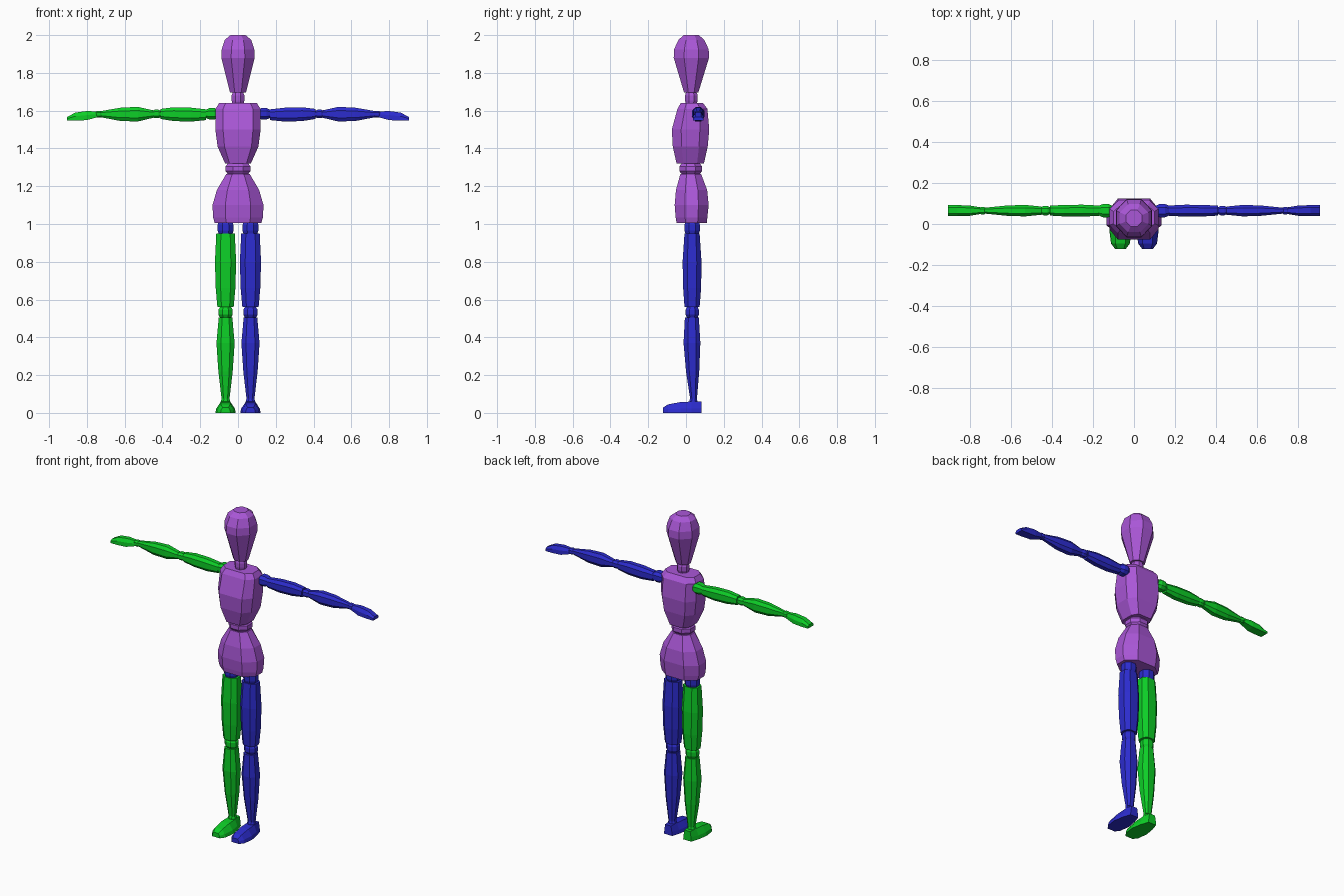
import bpy, bmesh


def material(name, rgb):
    m = bpy.data.materials.new(name)
    m.diffuse_color = (*rgb, 1)
    return m


purple = material("purple", (0.40, 0.095, 0.68))
green = material("green", (0.004, 0.62, 0.02))
blue = material("blue", (0.025, 0.025, 0.62))


def skin(name, rings, mat):
    """Join rings of points with faces and cap both ends."""
    bm = bmesh.new()
    loops = [[bm.verts.new(p) for p in ring] for ring in rings]
    n = len(loops[0])
    for a, b in zip(loops, loops[1:]):
        for i in range(n):
            j = (i + 1) % n
            bm.faces.new((a[i], a[j], b[j], b[i]))
    bm.faces.new(loops[0])
    bm.faces.new(loops[-1])
    bmesh.ops.recalc_face_normals(bm, faces=bm.faces)
    me = bpy.data.meshes.new(name)
    bm.to_mesh(me)
    bm.free()
    me.materials.append(mat)
    ob = bpy.data.objects.new(name, me)
    bpy.context.collection.objects.link(ob)
    return ob


def octagon(u, v, a=0.41, b=0.41):
    """Chamfered rectangle with half sizes u, v; a, b set the flat side lengths."""
    return [(a * u, -v), (u, -b * v), (u, b * v), (a * u, v),
            (-a * u, v), (-u, b * v), (-u, -b * v), (-a * u, -v)]


def upright(name, rows, mat, cx=0, a=0.41, b=0.41):
    """Rows: height, front y, back y, half width."""
    skin(name, [[(cx + p, (f + k) / 2 + q, z) for p, q in octagon(w, (k - f) / 2, a, b)]
                for z, f, k, w in rows], mat)


def sideways(name, rows, mat, s, cy=0.065):
    """Rows: distance out, bottom z, top z, half depth."""
    skin(name, [[(s * x, cy + p, (lo + hi) / 2 + q) for p, q in octagon(d, (hi - lo) / 2, 0.5, 0.5)]
                for x, lo, hi, d in rows], mat)


# Head and neck
upright("head", [(1.695, -0.01, 0.065, 0.042), (1.88, -0.065, 0.122, 0.088),
                 (1.925, -0.063, 0.12, 0.086), (1.975, -0.04, 0.097, 0.07),
                 (2.0, -0.012, 0.068, 0.04)], purple)
upright("neck", [(1.63, 0.0, 0.055, 0.028), (1.655, -0.005, 0.062, 0.034),
                 (1.68, -0.005, 0.062, 0.034), (1.70, 0.0, 0.055, 0.026)], purple)

# Torso, waist and hips
upright("chest", [(1.32, -0.05, 0.095, 0.068), (1.41, -0.07, 0.115, 0.108),
                  (1.50, -0.075, 0.123, 0.12), (1.61, -0.045, 0.113, 0.119),
                  (1.64, -0.028, 0.09, 0.10)], purple, a=0.66, b=0.5)
upright("waist", [(1.26, -0.02, 0.07, 0.05), (1.28, -0.035, 0.085, 0.066),
                  (1.305, -0.035, 0.085, 0.066), (1.325, -0.02, 0.07, 0.05)], purple)
upright("hips", [(1.005, -0.05, 0.11, 0.123), (1.035, -0.055, 0.113, 0.132),
                 (1.10, -0.06, 0.12, 0.135), (1.18, -0.053, 0.112, 0.112),
                 (1.265, -0.03, 0.08, 0.062)], purple, a=0.5, b=0.4)

for side, s, mat in (("right", -1, green), ("left", 1, blue)):
    cx = s * 0.066
    # Leg
    upright(side + "_hip_joint", [(0.94, 0.0, 0.065, 0.034), (0.965, -0.008, 0.074, 0.042),
                                  (0.995, -0.008, 0.074, 0.042), (1.02, 0.0, 0.065, 0.034)],
            blue, cx)
    upright(side + "_thigh", [(0.56, -0.008, 0.072, 0.043), (0.66, -0.015, 0.08, 0.052),
                              (0.80, -0.018, 0.082, 0.056), (0.95, -0.008, 0.072, 0.049)],
            mat, cx, 0.5, 0.5)
    upright(side + "_knee", [(0.495, 0.012, 0.058, 0.024), (0.52, -0.003, 0.068, 0.038),
                             (0.545, -0.003, 0.068, 0.038), (0.57, 0.012, 0.058, 0.024)], mat, cx)
    upright(side + "_shin", [(0.075, 0.022, 0.058, 0.021), (0.22, 0.0, 0.07, 0.038),
                             (0.37, -0.013, 0.076, 0.048), (0.505, -0.006, 0.068, 0.036)],
            mat, cx, 0.5, 0.5)
    upright(side + "_ankle", [(0.045, 0.018, 0.06, 0.022), (0.065, 0.018, 0.06, 0.024),
                              (0.085, 0.024, 0.055, 0.018)], mat, cx)
    # Foot: y, sole half width, top half width, shoulder height, top height
    foot = [(-0.122, 0.026, 0.016, 0.015, 0.028), (-0.095, 0.046, 0.024, 0.02, 0.045),
            (-0.03, 0.054, 0.026, 0.022, 0.057), (0.03, 0.044, 0.025, 0.022, 0.06),
            (0.082, 0.028, 0.02, 0.025, 0.06)]
    skin(side + "_foot", [[(cx - w, y, 0), (cx + w, y, 0), (cx + w * 0.92, y, h),
                           (cx + t, y, z), (cx - t, y, z), (cx - w * 0.92, y, h)]
                          for y, w, t, h, z in foot], mat)
    # Arm
    sideways(side + "_shoulder", [(0.10, 1.565, 1.60, 0.02), (0.125, 1.553, 1.615, 0.033),
                                  (0.15, 1.553, 1.615, 0.033), (0.18, 1.565, 1.60, 0.02)], mat, s)
    sideways(side + "_upper_arm", [(0.17, 1.55, 1.607, 0.025), (0.25, 1.542, 1.616, 0.029),
                                   (0.34, 1.545, 1.618, 0.028), (0.41, 1.556, 1.609, 0.024)],
             mat, s)
    sideways(side + "_elbow", [(0.405, 1.568, 1.597, 0.014), (0.422, 1.56, 1.606, 0.023),
                               (0.44, 1.56, 1.606, 0.023), (0.46, 1.568, 1.597, 0.014)], mat, s)
    sideways(side + "_forearm", [(0.45, 1.562, 1.602, 0.02), (0.53, 1.543, 1.62, 0.028),
                                 (0.62, 1.545, 1.616, 0.025), (0.73, 1.566, 1.597, 0.014)], mat, s)
    sideways(side + "_wrist", [(0.715, 1.572, 1.59, 0.01), (0.73, 1.563, 1.599, 0.018),
                               (0.745, 1.563, 1.599, 0.018), (0.76, 1.572, 1.59, 0.01)], mat, s)
    # Hand: flat palm side down, sloping to the fingertips
    hand = [(0.735, 0.014, 1.568, 1.595), (0.80, 0.025, 1.55, 1.598),
            (0.86, 0.027, 1.547, 1.59), (0.905, 0.027, 1.547, 1.567)]
    skin(side + "_hand", [[(s * x, 0.065 - d, lo), (s * x, 0.065 + d, lo),
                           (s * x, 0.065 + d, lo + 0.55 * (hi - lo)), (s * x, 0.065 + 0.55 * d, hi),
                           (s * x, 0.065 - 0.55 * d, hi), (s * x, 0.065 - d, lo + 0.55 * (hi - lo))]
                          for x, d, lo, hi in hand], mat)
